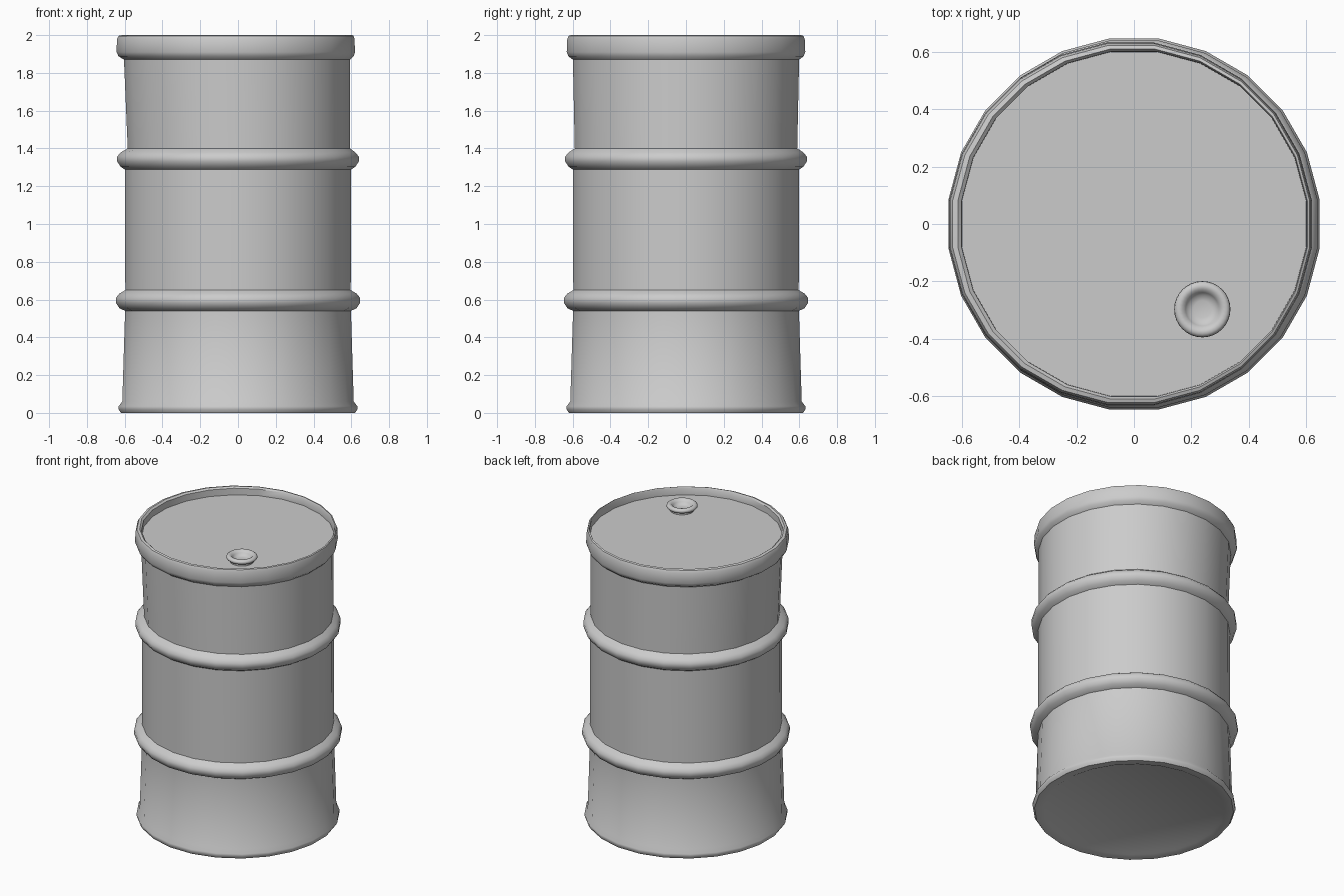
import bpy, bmesh, math

if "Cube" in bpy.data.objects:
    bpy.data.objects.remove(bpy.data.objects["Cube"])


def lathe(name, profile, sides, phase=0.0, loc=(0, 0, 0), angle=40):
    """Revolve (radius, z, centre_x) rings about z and cap both ends."""
    bm = bmesh.new()
    rings = []
    for r, z, cx in profile:
        ring = []
        for i in range(sides):
            a = 2 * math.pi * (i + phase) / sides
            ring.append(bm.verts.new((cx + r * math.cos(a), r * math.sin(a), z)))
        rings.append(ring)
    for lo, hi in zip(rings, rings[1:]):
        for i in range(sides):
            j = (i + 1) % sides
            bm.faces.new((lo[i], lo[j], hi[j], hi[i]))
    bm.faces.new(rings[0][::-1])
    bm.faces.new(rings[-1])
    bmesh.ops.recalc_face_normals(bm, faces=bm.faces)
    mesh = bpy.data.meshes.new(name)
    bm.to_mesh(mesh)
    bm.free()
    ob = bpy.data.objects.new(name, mesh)
    bpy.context.collection.objects.link(ob)
    ob.location = loc
    bpy.ops.object.select_all(action='DESELECT')
    ob.select_set(True)
    bpy.context.view_layer.objects.active = ob
    bpy.ops.object.shade_smooth_by_angle(angle=math.radians(angle))
    return ob


def hoop(z, r):
    """Rolled bulge around the body."""
    return [(0.603, z - 0.055, 0), (r - 0.018, z - 0.04, 0), (r, z - 0.012, 0),
            (r, z + 0.014, 0), (r - 0.018, z + 0.036, 0)]


# Drum: base lip, body, two hoops, top rim and sunken lid
drum = [(0.555, 0.012, 0), (0.57, 0.004, 0), (0.625, 0.0, 0), (0.637, 0.018, 0),
        (0.637, 0.035, 0), (0.618, 0.06, 0)]
drum += hoop(0.595, 0.652) + [(0.602, 0.65, 0)]
drum += hoop(1.343, 0.645) + [(0.594, 1.40, 0.005)]
drum += [(0.604, 1.87, -0.005), (0.628, 1.888, -0.01), (0.637, 1.91, -0.012),
         (0.634, 1.98, -0.012), (0.627, 1.996, -0.01), (0.614, 2.0, -0.005),
         (0.606, 1.99, 0), (0.605, 1.945, 0)]
lathe("drum_body", drum, 24, phase=0.5)

# Filler bung: flared ring with a hollow centre
bung = [(0.075, -0.01, 0), (0.075, 0.012, 0), (0.09, 0.018, 0), (0.098, 0.028, 0),
        (0.096, 0.038, 0), (0.085, 0.046, 0), (0.07, 0.044, 0), (0.058, 0.03, 0),
        (0.05, 0.018, 0), (0.03, 0.012, 0)]
lathe("filler_bung", bung, 32, loc=(0.238, -0.297, 1.945), angle=60)
